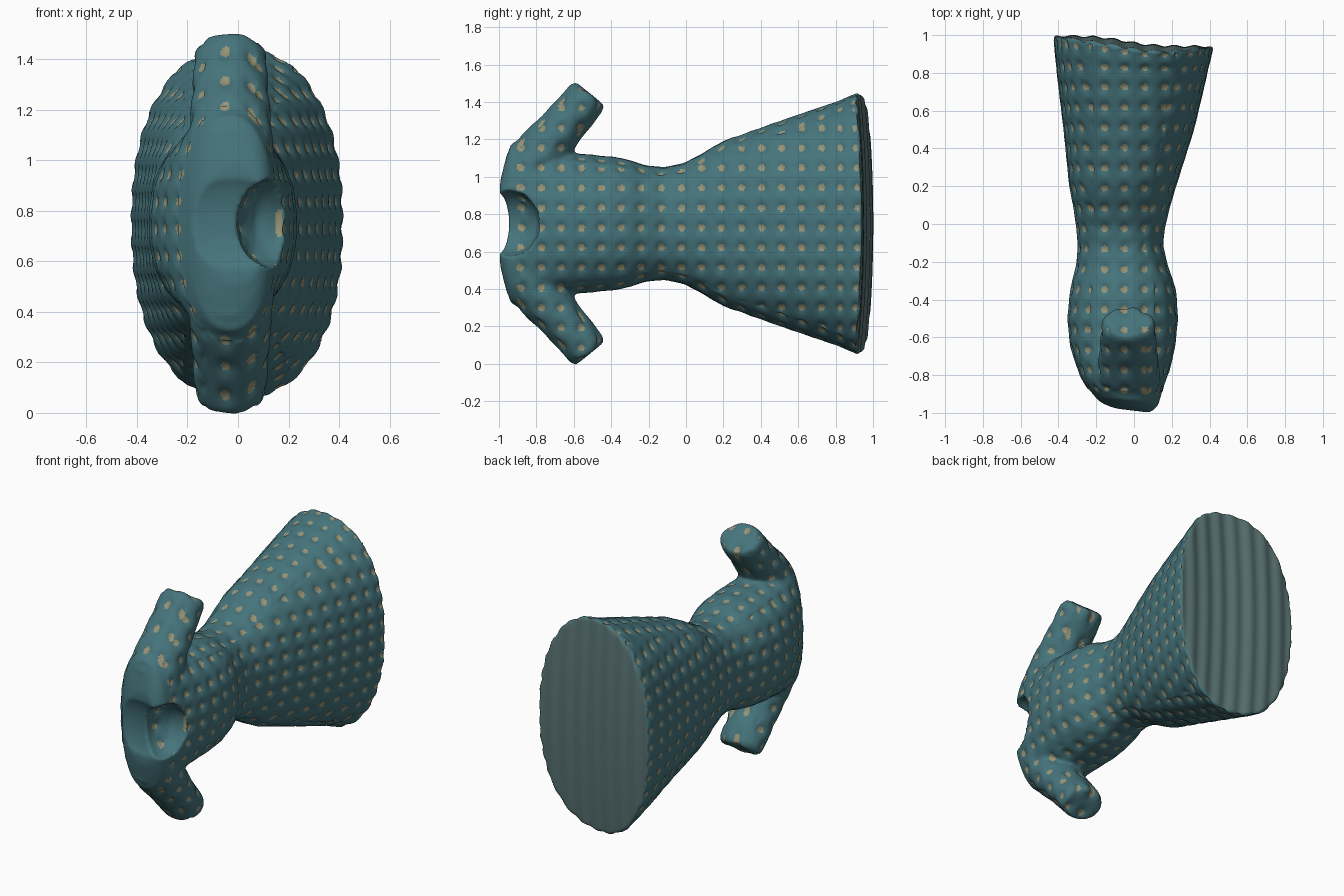
import bpy, bmesh, math
from mathutils import Vector, Matrix

if "Cube" in bpy.data.objects:
    bpy.data.objects.remove(bpy.data.objects["Cube"])

CZ = 0.75      # height of the garment's long axis
STEP = 0.107   # dot spacing


def material(name, col):
    m = bpy.data.materials.new(name)
    m.diffuse_color = (*col, 1)
    m.use_nodes = True
    m.node_tree.nodes["Principled BSDF"].inputs["Base Color"].default_value = m.diffuse_color
    return m


def loft(bm, rings):
    rows = [[bm.verts.new(p) for p in r] for r in rings]
    n = len(rows[0])
    for a, b in zip(rows, rows[1:]):
        for i in range(n):
            j = (i + 1) % n
            bm.faces.new((a[i], a[j], b[j], b[i]))
    bm.faces.new(rows[0][::-1])
    bm.faces.new(rows[-1])


def body_ring(y, xl, xr, hz, n=72, e=2.3):
    cx, rx = (xl + xr) / 2, (xr - xl) / 2
    pts = []
    for i in range(n):
        t = 2 * math.pi * i / n
        c, s = math.cos(t), math.sin(t)
        x = cx + rx * math.copysign(abs(c) ** (2 / e), c)
        z = hz * math.copysign(abs(s) ** (2 / e), s)
        pts.append((x, y, CZ + z))
    return pts


# bodice and flared skirt: y, left x, right x, half height
stations = [
    (-.985, -.13, .11, .24), (-.965, -.17, .13, .33), (-.935, -.20, .145, .425),
    (-.88, -.24, .16, .455), (-.80, -.285, .18, .43), (-.65, -.335, .215, .38),
    (-.50, -.35, .23, .365), (-.35, -.335, .22, .35), (-.20, -.30, .17, .305),
    (-.10, -.295, .15, .30), (0, -.305, .165, .325), (.10, -.32, .19, .38),
    (.20, -.34, .22, .44), (.50, -.37, .315, .545), (.75, -.40, .375, .63),
    (.97, -.425, .42, .70)]
bm = bmesh.new()
loft(bm, [body_ring(*s) for s in stations])

# mirrored sleeves: y, height from axis, x radius, in-plane radius
path = [(-.84, .26, .17, .16), (-.765, .39, .16, .14), (-.67, .507, .15, .118),
        (-.535, .667, .14, .11), (-.515, .692, .125, .098)]
axis = Vector((0, .325, .40)).normalized()
side = Vector((0, axis.z, -axis.y))
for sgn in (1, -1):
    rings = []
    for y, z, rx, rp in path:
        ring = []
        for i in range(32):
            t = 2 * math.pi * i / 32
            p = Vector((-.03 + rx * math.cos(t), y, z)) + side * rp * math.sin(t)
            ring.append((p.x, p.y, CZ + sgn * p.z))
        rings.append(ring)
    loft(bm, rings)
bmesh.ops.recalc_face_normals(bm, faces=bm.faces)
mesh = bpy.data.meshes.new("dress")
bm.to_mesh(mesh)
bm.free()
dress = bpy.data.objects.new("dress", mesh)
bpy.context.collection.objects.link(dress)


def remesh(name, size):
    m = dress.modifiers.new(name, 'REMESH')
    m.mode = 'VOXEL'
    m.voxel_size = size


# scooped neckline: a deep front hollow and a shallow dip across the collar
remesh("fuse", .012)
cutters = []
for name, loc, rad in (("neck_scoop_cutter", (.135, -.94, CZ), (.14, .16, .175)),
                       ("collar_dip_cutter", (-.02, -1.03, CZ), (.3, .085, .21))):
    bm = bmesh.new()
    bmesh.ops.create_uvsphere(bm, u_segments=32, v_segments=20, radius=1,
                              matrix=Matrix.Translation(loc) @ Matrix.Diagonal((*rad, 1)))
    cm = bpy.data.meshes.new(name)
    bm.to_mesh(cm)
    bm.free()
    c = bpy.data.objects.new(name, cm)
    bpy.context.collection.objects.link(c)
    c.hide_render = True
    cut = dress.modifiers.new(name, 'BOOLEAN')
    cut.operation = 'DIFFERENCE'
    cut.object = c
    cutters.append(c)
remesh("even", .0095)
sm = dress.modifiers.new("soften", 'SMOOTH')
sm.factor = .5
sm.iterations = 6
dg = bpy.context.evaluated_depsgraph_get()
final = bpy.data.meshes.new_from_object(dress.evaluated_get(dg))
dress.modifiers.clear()
dress.data = final
for c in cutters:
    bpy.data.objects.remove(c)

final.materials.clear()
for name, col in (("teal", (.06, .175, .20)), ("tan_dot", (.30, .29, .18)), ("hem_grey", (.10, .17, .17))):
    final.materials.append(material(name, col))


def wave(v, off):
    return ((v - off) / STEP + .5) % 1 * STEP - STEP / 2


def dot_distance(p, n):
    # distance to the nearest dot on the projected grid
    dy = wave(p.y, -.025)
    if abs(n.x) > .62:
        return math.hypot(dy, wave(p.z, .728))
    return math.hypot(dy, wave(p.x, -.05))


# dimpled fabric, tan dots, ribbed and bowed hem, tilted collar
bm = bmesh.new()
bm.from_mesh(final)
bm.normal_update()
moves = []
for f in bm.faces:
    f.smooth = True
    p, n = f.calc_center_median(), f.normal
    if n.y > .8 and p.y > .85:
        f.material_index = 2
    elif p.y > -.9 and dot_distance(p, n) < .019:
        f.material_index = 1
    else:
        f.material_index = 0
for v in bm.verts:
    p, n = v.co, v.normal
    d = Vector((0, 0, 0))
    if n.y > .8 and p.y > .85:
        d.y += .005 * math.cos(2 * math.pi * p.x / STEP)
    elif p.y > -.88:
        d += n * (.004 - .014 * math.exp(-(dot_distance(p, n) / .028) ** 2))
    if p.y > .8:
        w = (p.y - .8) / .17
        d.y += w * (-.028 * math.tanh((p.x + .05) / .15) - .07 * (p.z - CZ) ** 2)
    if p.y < -.85:
        d.y -= (-.85 - p.y) / .135 * .12 * (p.x + .03)
    moves.append((v, d))
for v, d in moves:
    v.co += d
bm.to_mesh(final)
bm.free()
